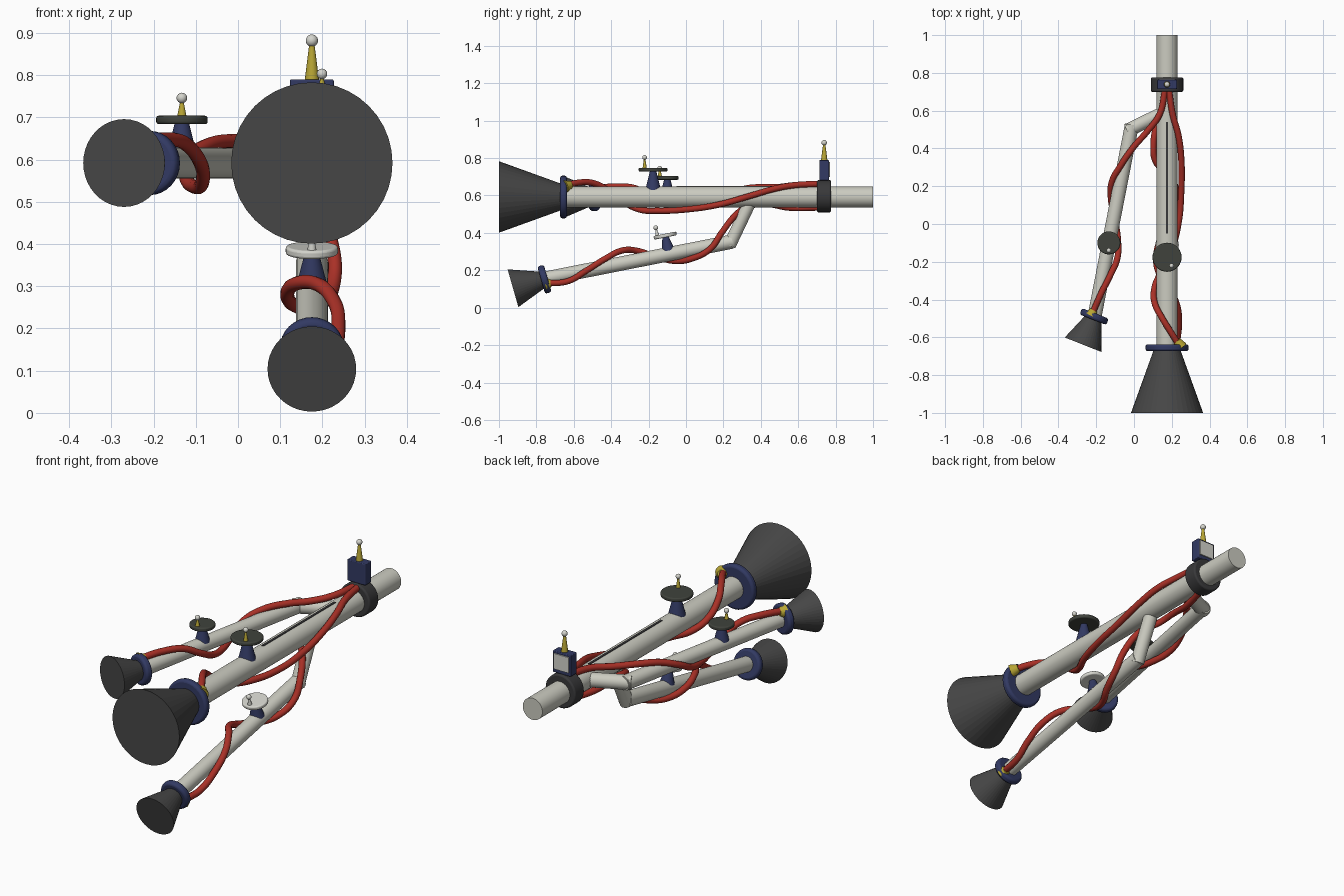
import bpy, math
from mathutils import Vector as V

if "Cube" in bpy.data.objects:
    bpy.data.objects.remove(bpy.data.objects["Cube"])


def mat(name, r, g, b):
    m = bpy.data.materials.new(name)
    m.diffuse_color = (r, g, b, 1)
    m.use_nodes = True
    m.node_tree.nodes["Principled BSDF"].inputs["Base Color"].default_value = m.diffuse_color
    return m


IVORY = mat("ivory", .60, .60, .53)
GREY = mat("dark_grey", .062, .062, .062)
CHAR = mat("charcoal", .04, .04, .042)
OLIVE = mat("olive_grey", .05, .055, .045)
NAVY = mat("navy", .032, .042, .125)
RED = mat("red", .40, .03, .02)
YELLOW = mat("yellow", .48, .38, .035)
PALE = mat("pale_grey", .66, .66, .61)


def finish(o, name, m, smooth=True, bevel=0):
    o.name = name
    o.data.materials.append(m)
    if bevel:
        b = o.modifiers.new("bevel", 'BEVEL')
        b.width, b.segments, b.limit_method = bevel, 3, 'ANGLE'
        b.angle_limit = math.radians(40)
    if smooth:
        bpy.ops.object.shade_smooth_by_angle(angle=math.radians(35))
    return o


def rod(name, a, b, r1, r2, m, sides=32, smooth=True, bevel=0):
    """Cylinder or cone frustum from point a to point b."""
    a, b = V(a), V(b)
    d = b - a
    bpy.ops.mesh.primitive_cone_add(vertices=sides, radius1=r1, radius2=r2, depth=d.length,
                                    location=(a + b) / 2, rotation=d.to_track_quat('Z', 'Y').to_euler())
    return finish(bpy.context.object, name, m, smooth, bevel)


def ball(name, p, r, m):
    bpy.ops.mesh.primitive_uv_sphere_add(segments=20, ring_count=12, radius=r, location=p)
    return finish(bpy.context.object, name, m)


def box(name, p, size, m, bevel=0):
    bpy.ops.mesh.primitive_cube_add(size=1, location=p)
    o = bpy.context.object
    o.scale = size
    bpy.ops.object.transform_apply(location=False, rotation=False, scale=True)
    return finish(o, name, m, False, bevel)


def cable(name, pts, r=.0165):
    """Smooth red hose through the points, turned into a mesh."""
    c = bpy.data.curves.new(name, 'CURVE')
    c.dimensions, c.bevel_depth, c.bevel_resolution = '3D', r, 4
    c.use_fill_caps, c.resolution_u = True, 10
    s = c.splines.new('BEZIER')
    s.bezier_points.add(len(pts) - 1)
    for bp, p in zip(s.bezier_points, pts):
        bp.co = p
        bp.handle_left_type = bp.handle_right_type = 'AUTO'
    o = bpy.data.objects.new(name, c)
    bpy.context.collection.objects.link(o)
    bpy.ops.object.select_all(action='DESELECT')
    o.select_set(True)
    bpy.context.view_layer.objects.active = o
    bpy.ops.object.convert(target='MESH')
    finish(bpy.context.object, name, RED)


def muzzle(name, collar, end, r_collar, r_small, r_big):
    """Navy collar plus flared dark cone."""
    c, e = V(collar), V(end)
    d = (e - c).normalized()
    rod(name + "_collar", c - d * .018, c + d * .018, r_collar, r_collar, NAVY, bevel=.012)
    rod(name + "_flare", c + d * .01, e, r_small, r_big, GREY, 40, False)


def dish(name, base, up, height, r, foot, spike, plate_mat, spike_mat, off):
    """Navy foot, round plate, and a small off-centre spike with a ball."""
    b, u = V(base), V(up).normalized()
    top = b + u * height
    rod(name + "_foot", b, top, foot, .015, NAVY)
    rod(name + "_plate", top - u * .010, top + u * .010, r, r, plate_mat, 36, bevel=.006)
    p = top + V(off)
    rod(name + "_spike", p, p + u * spike, .011, .004, spike_mat, 16)
    ball(name + "_ball", p + u * (spike + .008), .0125, PALE)


X, Z = .175, .592

# main pipe, slot and flare
rod("main_pipe", (X, 1, Z), (X, -.66, Z), .056, .056, IVORY)
box("main_slot", (X, .245, Z + .055), (.012, .59, .006), CHAR)
muzzle("main", (X, -.655, Z), (X, -1, Z), .114, .07, .191)

# left side pipe
L0, L1 = V((-.015, .505, Z)), V((-.208, -.485, Z))
rod("left_branch", (.16, .59, Z), L0 - V((.022, .011, 0)), .036, .036, IVORY)
rod("left_pipe", L0 + (L0 - L1).normalized() * .02, L1, .037, .037, IVORY)
muzzle("left", (-.211, -.49, Z), (-.270, -.639, Z), .076, .045, .104)

# lower side pipe
D0, D1 = V((X, .24, .352)), V((X, -.755, .155))
rod("lower_branch", (X, .345, .57), D0 - V((0, .008, .02)), .034, .034, IVORY)
rod("lower_pipe", D0 + V((0, .008, .0016)), D1, .038, .038, IVORY)
muzzle("lower", (X, -.757, .152), (X, -.925, .104), .076, .045, .105)

# strap, control box and antenna
rod("strap", (X, .70, Z + .004), (X, .776, Z + .004), .086, .086, CHAR, bevel=.008)
box("control_box", (X, .739, .735), (.104, .05, .11), NAVY, .004)
box("control_box_panel", (X, .766, .74), (.085, .008, .08), PALE)
rod("antenna", (X, .739, .788), (X, .739, .875), .017, .006, YELLOW, 16)
ball("antenna_ball", (X, .739, .882), .0145, PALE)

# dishes
dish("main_dish", (X, -.176, .63), (0, 0, 1), .108, .077, .042, .048, OLIVE, YELLOW, (.024, -.045, .009))
dish("left_dish", (-.133, -.10, .61), (0, 0, 1), .084, .061, .036, .035, OLIVE, YELLOW, (0, -.04, .009))
dish("lower_dish", (X, -.095, .305), (0, -.197, .98), .082, .062, .036, .035, PALE, PALE, (0, -.042, 0))

# hoses
cable("main_hose", [(.185, .71, .662), (.205, .58, .655), (.235, .47, .635), (.250, .35, .60),
                    (.250, .17, .55), (.235, 0, .525), (.195, -.15, .518), (.145, -.25, .525),
                    (.108, -.34, .57), (.110, -.42, .63), (.150, -.50, .667), (.200, -.58, .668),
                    (.243, -.65, .650)])
cable("left_hose", [(.165, .71, .662), (.135, .58, .655), (.07, .49, .645), (-.0, .41, .645),
                    (-.07, .31, .635), (-.118, .22, .60), (-.122, .13, .555), (-.10, .02, .535),
                    (-.085, -.08, .545), (-.088, -.18, .59), (-.125, -.27, .638),
                    (-.175, -.37, .648), (-.225, -.485, .64)])
cable("lower_hose", [(.165, .71, .535), (.125, .55, .535), (.103, .42, .555), (.115, .33, .54),
                     (.18, .265, .495), (.222, .19, .40), (.228, .13, .315), (.20, .03, .262),
                     (.15, -.06, .250), (.118, -.16, .272), (.132, -.26, .304), (.185, -.34, .306),
                     (.228, -.43, .263), (.238, -.53, .20), (.228, -.63, .142), (.215, -.745, .13)])

# yellow hose fittings at the collars
for n, a, b in (("main", (.228, -.615, .658), (.246, -.648, .648)),
                ("left", (-.212, -.455, .640), (-.226, -.482, .636)),
                ("lower", (.216, -.722, .130), (.213, -.75, .127))):
    rod(n + "_hose_fitting", a, b, .019, .034, YELLOW, 20)
